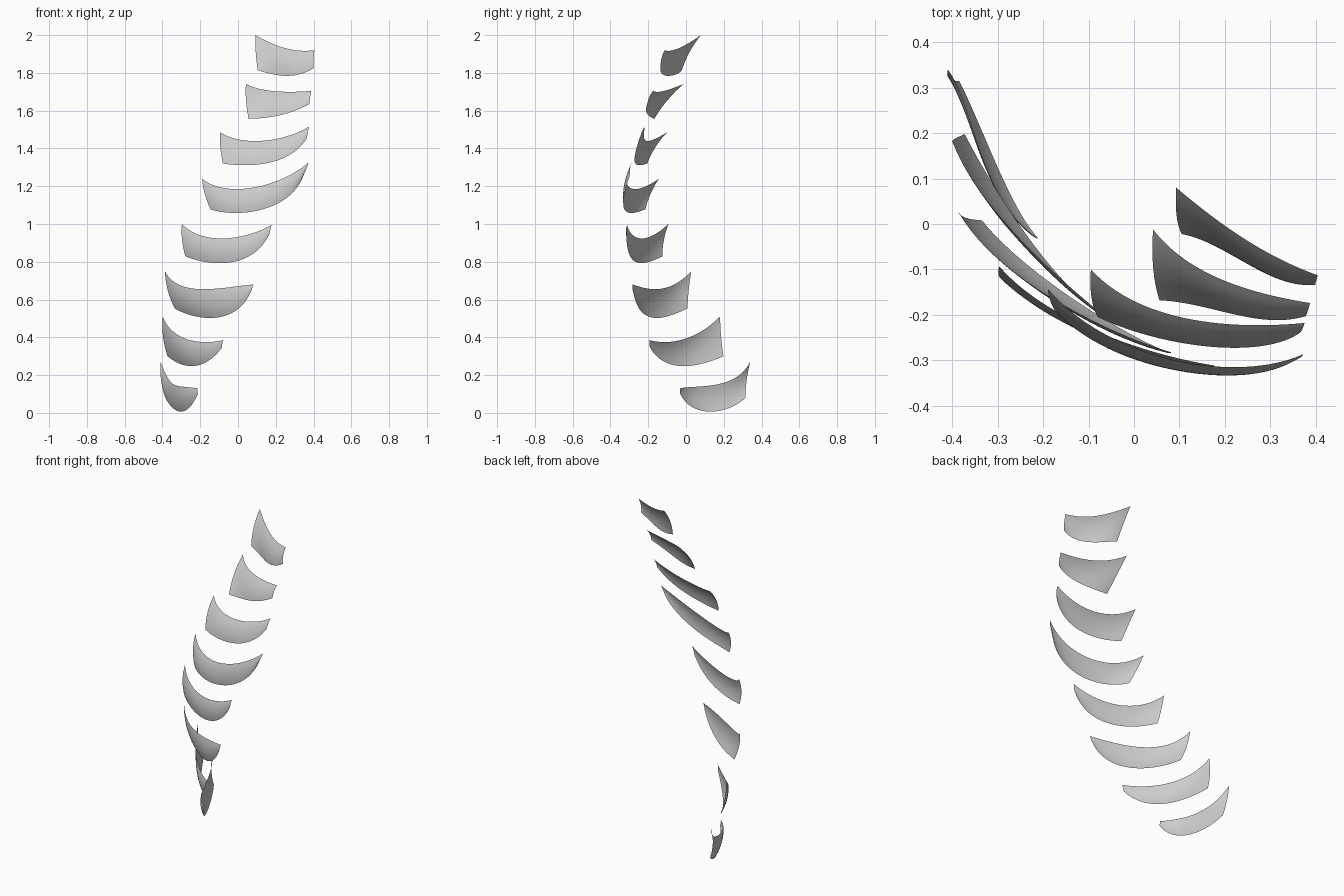
import bpy
from mathutils import Vector

COLS, ROWS, BULGE = 28, 8, 0.012


def edge_curve(points):
    """Smooth curve through a few points, evaluated from 0 to 1 by chord length."""
    pts = [Vector(p) for p in points]
    knots = [0.0]
    for a, b in zip(pts, pts[1:]):
        knots.append(knots[-1] + (b - a).length)
    knots = [k / knots[-1] for k in knots]

    def at(t):
        total = Vector((0, 0, 0))
        for i, p in enumerate(pts):
            w = 1.0
            for j, k in enumerate(knots):
                if j != i:
                    w *= (t - k) / (knots[i] - k)
            total += p * w
        return total
    return at


def plate(name, top, bottom):
    """Curved sheet lofted between two edges and bowed gently outward."""
    upper, lower = edge_curve(top), edge_curve(bottom)
    verts, faces = [], []
    for i in range(COLS + 1):
        t = i / COLS
        a, b = lower(t), upper(t)
        tangent = upper(min(1, t + 0.02)) - upper(max(0, t - 0.02))
        normal = tangent.cross(b - a).normalized()
        for j in range(ROWS + 1):
            v = j / ROWS
            bow = BULGE * 4 * v * (1 - v) * min(1, (b - a).length / 0.15)
            verts.append(a.lerp(b, v) + normal * bow)
    n = ROWS + 1
    for i in range(COLS):
        for j in range(ROWS):
            k = i * n + j
            faces.append((k, k + n, k + n + 1, k + 1))
    mesh = bpy.data.meshes.new(name)
    mesh.from_pydata(verts, [], faces)
    mesh.shade_smooth()
    obj = bpy.data.objects.new(name, mesh)
    bpy.context.collection.objects.link(obj)


# Eight plates spiralling upward: top edge, then bottom edge
plate("plate_1_lowest",
      [(-.41, .34, .27), (-.335, .15, .148), (-.275, .03, .137), (-.215, -.03, .13)],
      [(-.385, .315, .08), (-.32, .17, .01), (-.267, .055, .02), (-.212, -.03, .10)])
plate("plate_2",
      [(-.398, .18, .51), (-.33, .06, .42), (-.23, -.055, .38), (-.077, -.193, .385)],
      [(-.373, .198, .30), (-.30, .07, .257), (-.21, -.06, .252), (-.085, -.19, .345)])
plate("plate_3",
      [(-.387, .028, .75), (-.315, -.062, .68), (-.17, -.17, .655), (.083, -.283, .68)],
      [(-.335, .008, .553), (-.21, -.11, .508), (-.03, -.23, .53), (.07, -.28, .645)])
plate("plate_4",
      [(-.297, -.093, 1.0), (-.20, -.175, .94), (-.05, -.25, .925), (.178, -.312, .995)],
      [(-.278, -.125, .828), (-.14, -.215, .795), (.04, -.29, .82), (.167, -.315, .95)])
plate("plate_5",
      [(-.19, -.143, 1.24), (-.05, -.25, 1.187), (.17, -.313, 1.215), (.373, -.287, 1.325)],
      [(-.145, -.215, 1.077), (.03, -.305, 1.06), (.246, -.33, 1.13), (.35, -.295, 1.267)])
plate("plate_6",
      [(-.095, -.10, 1.485), (.03, -.183, 1.443), (.20, -.22, 1.45), (.376, -.218, 1.515)],
      [(-.08, -.205, 1.32), (.07, -.255, 1.312), (.272, -.27, 1.365), (.365, -.24, 1.457)])
plate("plate_7",
      [(.042, -.012, 1.742), (.13, -.09, 1.712), (.25, -.143, 1.70), (.388, -.174, 1.705)],
      [(.056, -.168, 1.557), (.14, -.18, 1.562), (.25, -.205, 1.583), (.378, -.203, 1.635)])
plate("plate_8_highest",
      [(.093, .08, 2.0), (.177, .013, 1.957), (.28, -.055, 1.924), (.405, -.113, 1.92)],
      [(.105, -.022, 1.813), (.20, -.06, 1.79), (.31, -.118, 1.789), (.40, -.134, 1.825)])
